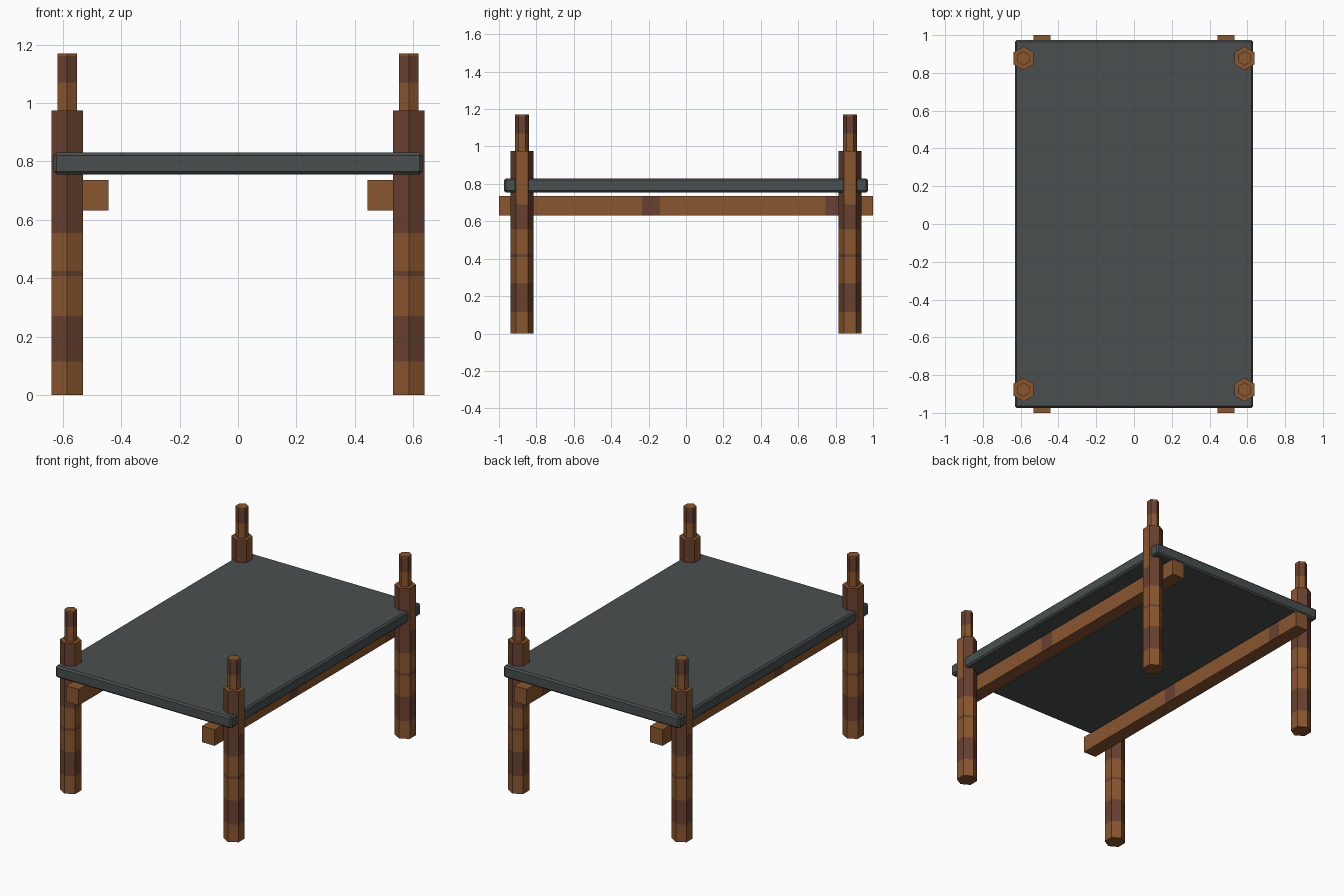
import bpy, bmesh, math
from mathutils import Vector

cube = bpy.data.objects.get("Cube")
if cube:
    bpy.data.objects.remove(cube, do_unlink=True)


def make_material(name, rgb):
    mat = bpy.data.materials.new(name)
    mat.use_nodes = True
    color = (*rgb, 1)
    mat.diffuse_color = color
    mat.node_tree.nodes["Principled BSDF"].inputs["Base Color"].default_value = color
    return mat


wood = make_material("wood", (0.25, 0.092, 0.028))
dark_wood = make_material("dark wood", (0.14, 0.052, 0.029))
slate = make_material("slate", (0.068, 0.078, 0.078))


def finish(bm, name, materials, location=(0, 0, 0)):
    bmesh.ops.recalc_face_normals(bm, faces=bm.faces)
    mesh = bpy.data.meshes.new(name)
    bm.to_mesh(mesh)
    bm.free()
    for mat in materials:
        mesh.materials.append(mat)
    obj = bpy.data.objects.new(name, mesh)
    obj.location = location
    bpy.context.collection.objects.link(obj)
    return obj


def box(size):
    bm = bmesh.new()
    bmesh.ops.create_cube(bm, size=1)
    bmesh.ops.scale(bm, vec=Vector(size), verts=bm.verts)
    return bm


def cut(bm, axis, positions):
    """Slice the mesh across one axis so the pieces can be coloured."""
    normal = Vector([float(i == axis) for i in range(3)])
    for p in positions:
        bmesh.ops.bisect_plane(bm, geom=bm.verts[:] + bm.edges[:] + bm.faces[:],
                               plane_co=normal * p, plane_no=normal)


def in_band(value, bands):
    return any(low < value < high for low, high in bands)


# Hexagonal posts, stepping in to a thin peg, with dark bands of grain
POST_BANDS = [(0.115, 0.27), (0.408, 0.425), (0.555, 0.69), (0.69, 0.975), (1.07, 1.16)]
PROFILE = [(0.0625, 0), (0.0625, 0.975), (0.038, 0.975), (0.038, 1.17)]


def post(name, x, y):
    bm = bmesh.new()
    rings = []
    for radius, z in PROFILE:
        rings.append([bm.verts.new((radius * math.sin(k * math.pi / 3),
                                    radius * math.cos(k * math.pi / 3), z))
                      for k in range(6)])
    for a, b in zip(rings, rings[1:]):
        for k in range(6):
            n = (k + 1) % 6
            bm.faces.new((a[k], a[n], b[n], b[k]))
    bm.faces.new(rings[0])
    bm.faces.new(rings[-1])
    cut(bm, 2, [z for z in sorted({e for band in POST_BANDS for e in band}) if z != 0.975])
    bm.normal_update()
    for face in bm.faces:
        z = face.calc_center_median().z
        side = abs(face.normal.z) < 0.5
        plain_side = abs(face.normal.x) > 0.9 and 0.69 < z < 0.975
        face.material_index = int(side and not plain_side and in_band(z, POST_BANDS))
    return finish(bm, name, [wood, dark_wood], (x, y, 0))


# Long rails under the top, with dark patches on their sides
RAIL_PATCHES = [(-0.235, -0.14), (0.745, 0.84)]


def rail(name, x):
    bm = box((0.09, 2.0, 0.105))
    cut(bm, 1, [e for patch in RAIL_PATCHES for e in patch])
    bm.normal_update()
    for face in bm.faces:
        face.material_index = int(abs(face.normal.x) > 0.5
                                  and in_band(face.calc_center_median().y, RAIL_PATCHES))
    return finish(bm, name, [wood, dark_wood], (x, 0, 0.684))


for side, sx in (("left", 1), ("right", -1)):
    rail(side + "_rail", sx * 0.488)
    for end, sy in (("front", -1), ("back", 1)):
        post(f"{end}_{side}_post", sx * 0.585, sy * 0.877)

# Slab top with chamfered edges
top = finish(box((1.262, 1.946, 0.075)), "table_top", [slate], (0, 0, 0.792))
bevel = top.modifiers.new("chamfer", "BEVEL")
bevel.width = 0.01
bevel.segments = 1
